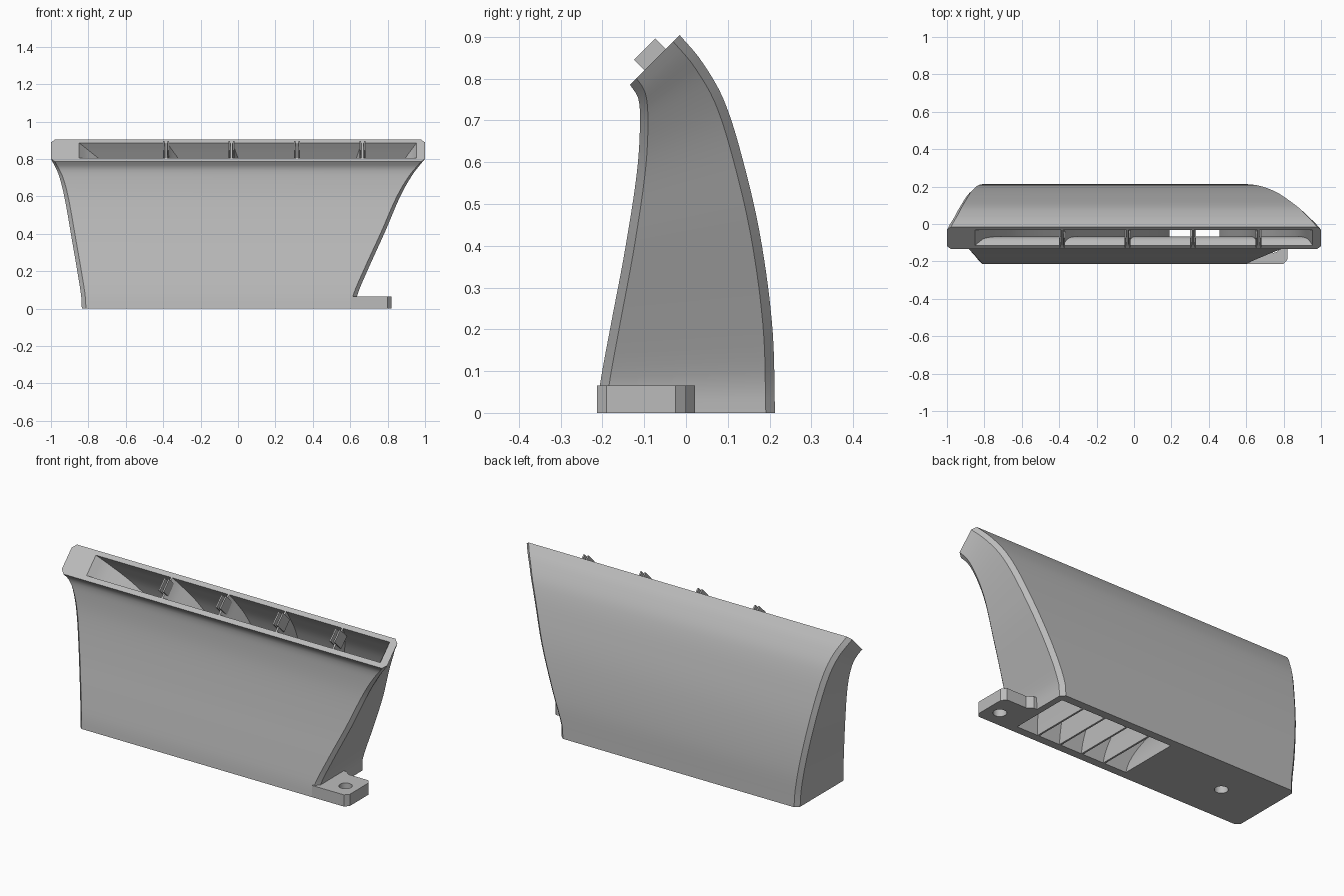
import bpy, bmesh
from mathutils import Vector

old = bpy.data.objects.get("Cube")
if old:
    bpy.data.objects.remove(old, do_unlink=True)

grey = bpy.data.materials.new("plain grey")
grey.use_nodes = True
grey.diffuse_color = (0.5, 0.5, 0.5, 1)
grey.node_tree.nodes["Principled BSDF"].inputs["Base Color"].default_value = (0.5, 0.5, 0.5, 1)

ROWS = 36
CHAMFER = 0.022

# Curves as (height, offset) pairs
FRONT = [(0, -.213), (.067, -.206), (.21, -.18), (.39, -.146), (.58, -.117),
         (.7, -.11), (.755, -.115), (.785, -.134)]
BACK = [(0, .213), (.2, .207), (.41, .18), (.59, .14), (.75, .09), (.845, .035), (.904, -.015)]
IN_FRONT = [(0, -.168), (.067, -.161), (.21, -.135), (.39, -.1), (.58, -.072),
            (.7, -.066), (.77, -.078), (.804, -.115)]
IN_BACK = [(0, .168), (.2, .162), (.41, .135), (.59, .095), (.75, .045), (.845, -.007), (.886, -.033)]
# Side edges as (fraction of height, x) pairs
RIGHT = [(0, .63), (.08, .635), (.25, .69), (.52, .787), (.76, .87), (.9, .935), (1, 1)]
LEFT = [(0, -.835), (.1, -.84), (.5, -.893), (.76, -.93), (.9, -.96), (1, -1)]


def curve(pts, k):
    """Smooth value through the pairs at key k."""
    def slope(i):
        a, b = pts[max(i - 1, 0)], pts[min(i + 1, len(pts) - 1)]
        return (b[1] - a[1]) / (b[0] - a[0])
    i = 0
    while i < len(pts) - 2 and k > pts[i + 1][0]:
        i += 1
    (k0, v0), (k1, v1) = pts[i], pts[i + 1]
    h = k1 - k0
    s = (k - k0) / h
    return ((1 + 2 * s) * (1 - s) ** 2 * v0 + s * (1 - s) ** 2 * h * slope(i)
            + s * s * (3 - 2 * s) * v1 + s * s * (s - 1) * h * slope(i + 1))


def edge(pts, f):
    """Point (y, z) on a wall curve at fraction f of its height."""
    z = pts[-1][0] * f
    return Vector((curve(pts, z), z))


def finish(name, bm):
    bmesh.ops.recalc_face_normals(bm, faces=bm.faces)
    me = bpy.data.meshes.new(name)
    bm.to_mesh(me)
    bm.free()
    me.materials.append(grey)
    ob = bpy.data.objects.new(name, me)
    bpy.context.collection.objects.link(ob)
    return ob


def loft(bm, rings):
    """Skin between rings, returning the vertices ring by ring."""
    vs = [[bm.verts.new(p) for p in r] for r in rings]
    for a, b in zip(vs, vs[1:]):
        for i in range(len(a)):
            j = (i + 1) % len(a)
            bm.faces.new((a[i], a[j], b[j], b[i]))
    return vs


def prism(name, pts, offset):
    """Flat outline extruded by an offset."""
    bm = bmesh.new()
    off = Vector(offset)
    vs = loft(bm, [[Vector(p) for p in pts], [Vector(p) + off for p in pts]])
    for ring in vs:
        bm.faces.new(ring)
    return finish(name, bm)


def drill(ob, x, y, depth):
    """Round screw hole from below."""
    bpy.ops.mesh.primitive_cylinder_add(vertices=32, radius=.034, depth=2 * depth, location=(x, y, 0))
    cutter = bpy.context.object
    cutter.name = "hole_cutter"
    cutter.hide_render = True
    cutter.data.materials.append(grey)
    mod = ob.modifiers.new("hole", 'BOOLEAN')
    mod.operation = 'DIFFERENCE'
    mod.solver = 'EXACT'
    mod.object = cutter
    bpy.context.view_layer.objects.active = ob
    bpy.ops.object.modifier_apply(modifier=mod.name)
    bpy.data.objects.remove(cutter, do_unlink=True)


def outer_ring(f):
    a, b = edge(FRONT, f), edge(BACK, f)
    l, r = curve(LEFT, f), curve(RIGHT, f)
    step = (b - a).normalized() * CHAMFER
    c = CHAMFER
    return [(x, *p) for x, p in ((l + c, a), (r - c, a), (r, a + step), (r, b - step),
                                 (r - c, b), (l + c, b), (l, b - step), (l, a + step))]


def inner_ring(f):
    a, b = edge(IN_FRONT, f), edge(IN_BACK, f)
    l, r = -.09 - .76 * f ** 1.5, curve(RIGHT, f) - .035 - .01 * f
    return [(l, *a), (r, *a), (r, *b), (l, *b)]


# Hollow duct shell, closed by a rim at the mouth and at the base
fractions = [1 - (1 - i / ROWS) ** 1.3 for i in range(ROWS + 1)]
bm = bmesh.new()
outer = loft(bm, [outer_ring(f) for f in fractions])
inner = loft(bm, [inner_ring(f) for f in fractions])
for o, n in ((outer[0], inner[0]), (outer[-1], inner[-1])):
    for k in range(4):
        i, j = 2 * k, 2 * k + 1
        bm.faces.new((o[i], o[j], n[(k + 1) % 4], n[k]))
        bm.faces.new((o[j], o[(j + 1) % 8], n[(k + 1) % 4]))
body = finish("duct_body", bm)
drill(body, -.55, 0, .1)

# Mounting tab with a through hole
tab = prism("mounting_tab",
            [(.605, -.213, 0), (.8, -.213, 0), (.82, -.19, 0), (.82, -.025, 0),
             (.8, 0, 0), (.68, 0, 0), (.65, .022, 0), (.605, .022, 0)], (0, 0, .065))
drill(tab, .745, -.12, .2)
parts = [body, tab]

# Guide vanes fanning out from the inlet to the mouth, each with a clip
mouth_a, mouth_b = edge(IN_FRONT, 1), edge(IN_BACK, 1)
along = (mouth_b - mouth_a).normalized()
out = Vector((-along.y, along.x))
for n in range(4):
    low, high = .048 + .138 * n, -.385 + .35 * n
    rings = []
    for f in fractions:
        a, b = edge(IN_FRONT, f), edge(IN_BACK, f)
        over = (b - a).normalized() * .008
        a, b = a - over, b + over
        x = low + (high - low) * f ** 1.5
        rings.append([(x - .005, *a), (x + .005, *a), (x + .005, *b), (x - .005, *b)])
    bm = bmesh.new()
    vs = loft(bm, rings)
    bm.faces.new(vs[0])
    bm.faces.new(vs[-1])
    parts.append(finish(f"guide_vane_{n + 1}", bm))

    # Pair of clip plates standing out of the mouth
    mid = (mouth_a + mouth_b) / 2
    for side in (-1, 1):
        x = high + side * .012 - .004
        pts = [(x, *(mid + along * u + out * w))
               for u, w in ((-.036, -.045), (.036, -.045), (.036, .036), (-.036, .036))]
        parts.append(prism(f"vane_clip_{n + 1}_{'a' if side < 0 else 'b'}", pts, (.008, 0, 0)))

# Smooth shading with crisp edges
bpy.ops.object.select_all(action='DESELECT')
for ob in parts:
    ob.select_set(True)
bpy.context.view_layer.objects.active = body
bpy.ops.object.shade_smooth_by_angle(angle=.5)
